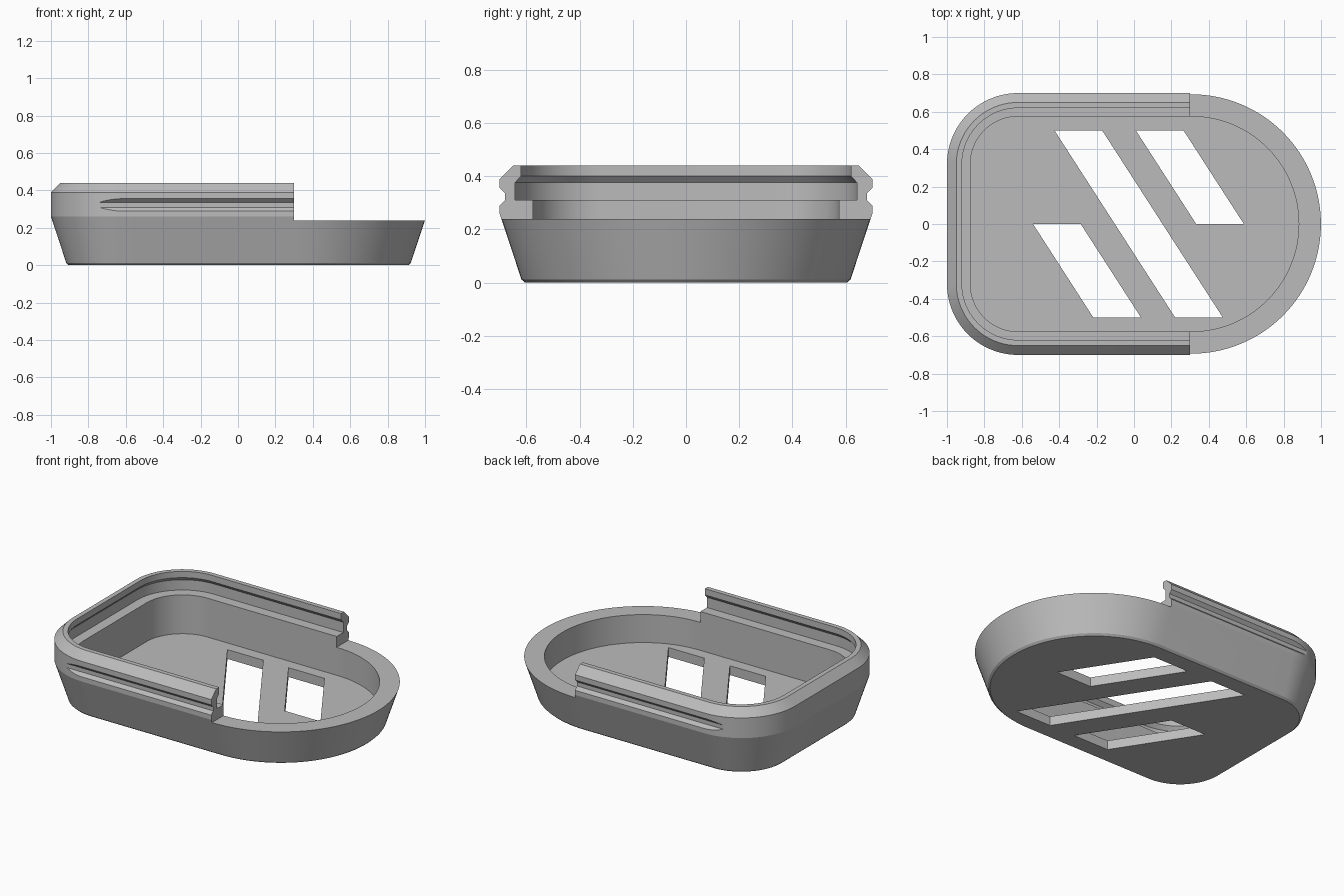
import bpy, bmesh, math

cube = bpy.data.objects.get("Cube")
if cube:
    bpy.data.objects.remove(cube, do_unlink=True)

HALF_WIDTH = 0.70
CORNER = 0.38
ROUND_X = 0.306      # centre of the large rounded end
STEP_X = 0.30        # where the raised rail stops
FLOOR = 0.06

grey = bpy.data.materials.new("plain grey")
grey.use_nodes = True
colour = (0.5, 0.5, 0.5, 1)
grey.diffuse_color = colour
grey.node_tree.nodes["Principled BSDF"].inputs["Base Color"].default_value = colour


def arc(cx, cy, radius, start, end, steps):
    angles = [math.radians(start + (end - start) * i / steps) for i in range(steps + 1)]
    return [(cx + radius * math.cos(a), cy + radius * math.sin(a)) for a in angles]


def outline(inset):
    """Plan shape: large round end on +x, two rounded corners on -x."""
    cx, cy = CORNER - 1, HALF_WIDTH - CORNER
    r = CORNER - inset
    return (arc(ROUND_X, 0, HALF_WIDTH - inset, -90, 90, 64)
            + arc(cx, cy, r, 90, 180, 20)
            + arc(cx, -cy, r, 180, 270, 20))


def loft(name, rings):
    """Skin a list of equal-length 3D rings and cap both ends."""
    bm = bmesh.new()
    loops = [[bm.verts.new(p) for p in ring] for ring in rings]
    n = len(loops[0])
    for low, high in zip(loops, loops[1:]):
        for i in range(n):
            j = (i + 1) % n
            bm.faces.new((low[i], low[j], high[j], high[i]))
    bm.faces.new(loops[0][::-1])
    bm.faces.new(loops[-1])
    bmesh.ops.recalc_face_normals(bm, faces=bm.faces)
    mesh = bpy.data.meshes.new(name)
    bm.to_mesh(mesh)
    bm.free()
    mesh.materials.append(grey)
    obj = bpy.data.objects.new(name, mesh)
    bpy.context.collection.objects.link(obj)
    return obj


def cut(body, cutter):
    bpy.context.view_layer.objects.active = body
    mod = body.modifiers.new("cut", "BOOLEAN")
    mod.operation = "DIFFERENCE"
    mod.solver = "EXACT"
    mod.object = cutter
    bpy.ops.object.modifier_apply(modifier=mod.name)
    bpy.data.objects.remove(cutter, do_unlink=True)


def prism_z(name, plan, bottom, top):
    return loft(name, [[(x, y, z) for x, y in plan] for z in (bottom, top)])


# Tray: outer wall up, over the rim, down the lipped inside to the floor
section = [(0.095, 0), (0.082, 0.012), (0, 0.26), (0, 0.39), (0.05, 0.44),
           (0.08, 0.44), (0.08, 0.40), (0.058, 0.376), (0.058, 0.31),
           (0.125, 0.31), (0.125, FLOOR)]
tray = loft("tray", [[(x, y, z) for x, y in outline(inset)] for inset, z in section])

# Lowered rim at the round end
cut(tray, prism_z("rim_cutter", [(STEP_X, -1), (1.2, -1), (1.2, 1), (STEP_X, 1)], 0.24, 0.6))

# Straight grip grooves that run out through the rounded corners
groove = [(0.72, 0.27), (0.68, 0.31), (0.68, 0.336), (0.72, 0.376)]
for side in (-1, 1):
    cut(tray, loft("groove_cutter", [[(x, side * y, z) for y, z in groove]
                                     for x in (-0.9, 0.5)]))

# Slanted floor slots: top-left x, top y, bottom y
LEAN, SLOT_WIDTH = 0.645, 0.255
for x, top, bottom in ((-0.425, 0.5, -0.5), (0.01, 0.5, 0), (-0.54, 0, -0.5)):
    shift = LEAN * (top - bottom)
    plan = [(x, top), (x + shift, bottom), (x + shift + SLOT_WIDTH, bottom),
            (x + SLOT_WIDTH, top)]
    cut(tray, prism_z("slot_cutter", plan, -0.1, 0.15))

# Smooth curved walls, crisp edges
bpy.ops.object.select_all(action="DESELECT")
tray.select_set(True)
bpy.context.view_layer.objects.active = tray
bpy.ops.object.shade_smooth_by_angle(angle=math.radians(15))
